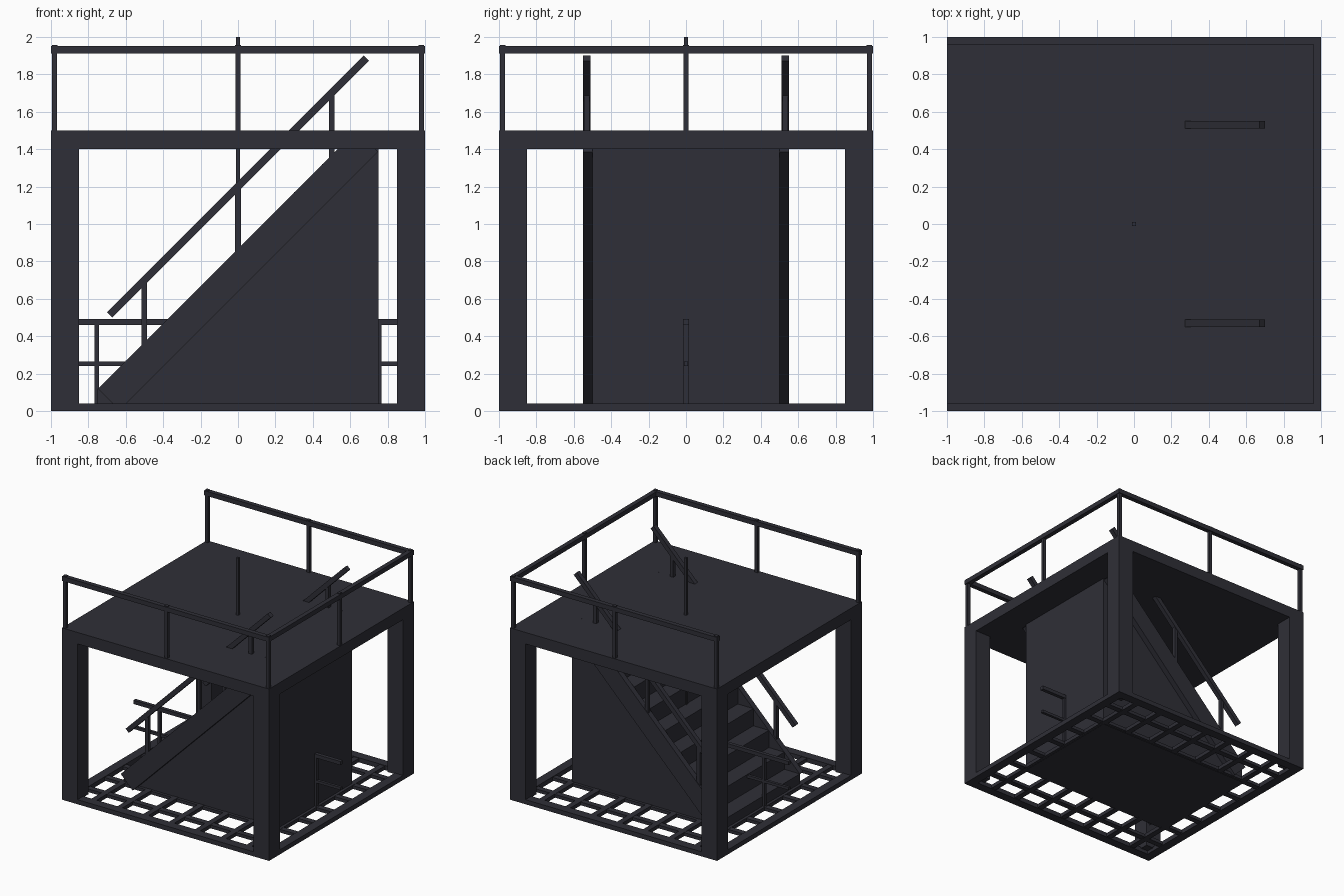
import bpy
import bmesh
import math
from mathutils import Matrix, Vector

if "Cube" in bpy.data.objects:
    bpy.data.objects.remove(bpy.data.objects["Cube"])

steel = bpy.data.materials.new("dark_steel")
steel.diffuse_color = (0.028, 0.028, 0.038, 1)
steel.use_nodes = True
steel.node_tree.nodes["Principled BSDF"].inputs["Base Color"].default_value = steel.diffuse_color


def part(name, boxes):
    """One object from boxes (x0, x1, y0, y1, z0, z1[, tilt about y])."""
    bm = bmesh.new()
    for x0, x1, y0, y1, z0, z1, *tilt in boxes:
        centre = Vector(((x0 + x1) / 2, (y0 + y1) / 2, (z0 + z1) / 2))
        size = Matrix.Diagonal((x1 - x0, y1 - y0, z1 - z0, 1))
        rot = Matrix.Rotation(math.radians(tilt[0] if tilt else 0), 4, 'Y')
        bmesh.ops.create_cube(bm, size=1, matrix=Matrix.Translation(centre) @ rot @ size)
    me = bpy.data.meshes.new(name)
    bm.to_mesh(me)
    bm.free()
    me.materials.append(steel)
    ob = bpy.data.objects.new(name, me)
    bpy.context.collection.objects.link(ob)
    return ob


def upright(x, y, z0, z1, w=0.03):
    return (x - w / 2, x + w / 2, y - w / 2, y + w / 2, z0, z1)


# Platform deck and corner columns
part("deck", [(-1, 1, -1, 1, 1.4, 1.5)])
part("corner_columns", [upright(sx * 0.925, sy * 0.925, 0.03, 1.4, 0.15)
                        for sx in (-1, 1) for sy in (-1, 1)])

# Ground frame with open lattice
B = 0.08
part("base_frame", [(-1, 1, -1, -1 + B, 0, 0.04), (-1, 1, 1 - B, 1, 0, 0.04),
                    (-1, -1 + B, -1 + B, 1 - B, 0, 0.04), (1 - B, 1, -1 + B, 1 - B, 0, 0.04)])
lattice = []
for i in range(-3, 4):
    c = i * 0.25
    lattice.append((c - 0.025, c + 0.025, -0.94, 0.94, 0.004, 0.036))
    lattice.append((-0.94, 0.94, c - 0.025, c + 0.025, 0.006, 0.034))
part("base_lattice", lattice)

# Solid staircase, as one stepped profile extruded across the width
n, run = 10, 0.15
profile = [(0.75, 0.002), (-0.75, 0.002)]
for i in range(n):
    z = min(0.12 + run * i, 1.42)
    profile += [(-0.75 + run * i, z), (-0.75 + run * (i + 1), z)]
    if z == 1.42:
        break
bm = bmesh.new()
profile[-1] = (0.75, 1.42)
face = bm.faces.new([bm.verts.new((x, -0.5, z)) for x, z in profile])
ext = bmesh.ops.extrude_face_region(bm, geom=[face])
bmesh.ops.translate(bm, vec=(0, 1.0, 0),
                    verts=[v for v in ext["geom"] if isinstance(v, bmesh.types.BMVert)])
bmesh.ops.recalc_face_normals(bm, faces=bm.faces[:])
me = bpy.data.meshes.new("stairs")
bm.to_mesh(me)
bm.free()
me.materials.append(steel)
bpy.context.collection.objects.link(bpy.data.objects.new("stairs", me))

# Sloped stringers and handrails on both sides of the stairs
for side, s in (("front", -1), ("back", 1)):
    ya, yb = sorted((s * 0.5, s * 0.55))
    part(side + "_stringer", [(-0.976, 0.976, ya, yb, 0.753 - 0.081, 0.753 + 0.081, -45)])
    yc = s * 0.53
    part(side + "_handrail", [(-0.97, 0.97, yc - 0.02, yc + 0.02, 1.18, 1.22, -45)])
    part(side + "_handrail_posts", [upright(x, yc, x + 0.8, x + 1.2) for x in (-0.5, 0, 0.5)])

# Deck guard rail on three sides, left side open
part("guard_rail", [(-1, 1, -1, -0.96, 1.91, 1.95), (-1, 1, 0.96, 1, 1.91, 1.95),
                    (0.96, 1, -0.96, 0.96, 1.91, 1.95)])
spots = [(x, y) for x in (-0.98, 0, 0.98) for y in (-0.98, 0.98)] + [(0.98, 0)]
part("guard_rail_posts", [upright(x, y, 1.5, 1.92, 0.028) for x, y in spots])
part("guard_rail_caps", [upright(x, y, 1.93, 1.956, 0.03) for x, y in spots])

# Low centre barrier through the stairs
part("low_barrier", [(-1, 1, -0.016, 0.016, 0.46, 0.492), (-1, 1, -0.012, 0.012, 0.24, 0.264),
                     upright(-0.755, 0, 0.03, 0.47, 0.026), upright(0.755, 0, 0.03, 0.47, 0.026)])

# Thin centre pole
part("centre_pole", [upright(0, 0, 0.03, 2.0, 0.02)])
